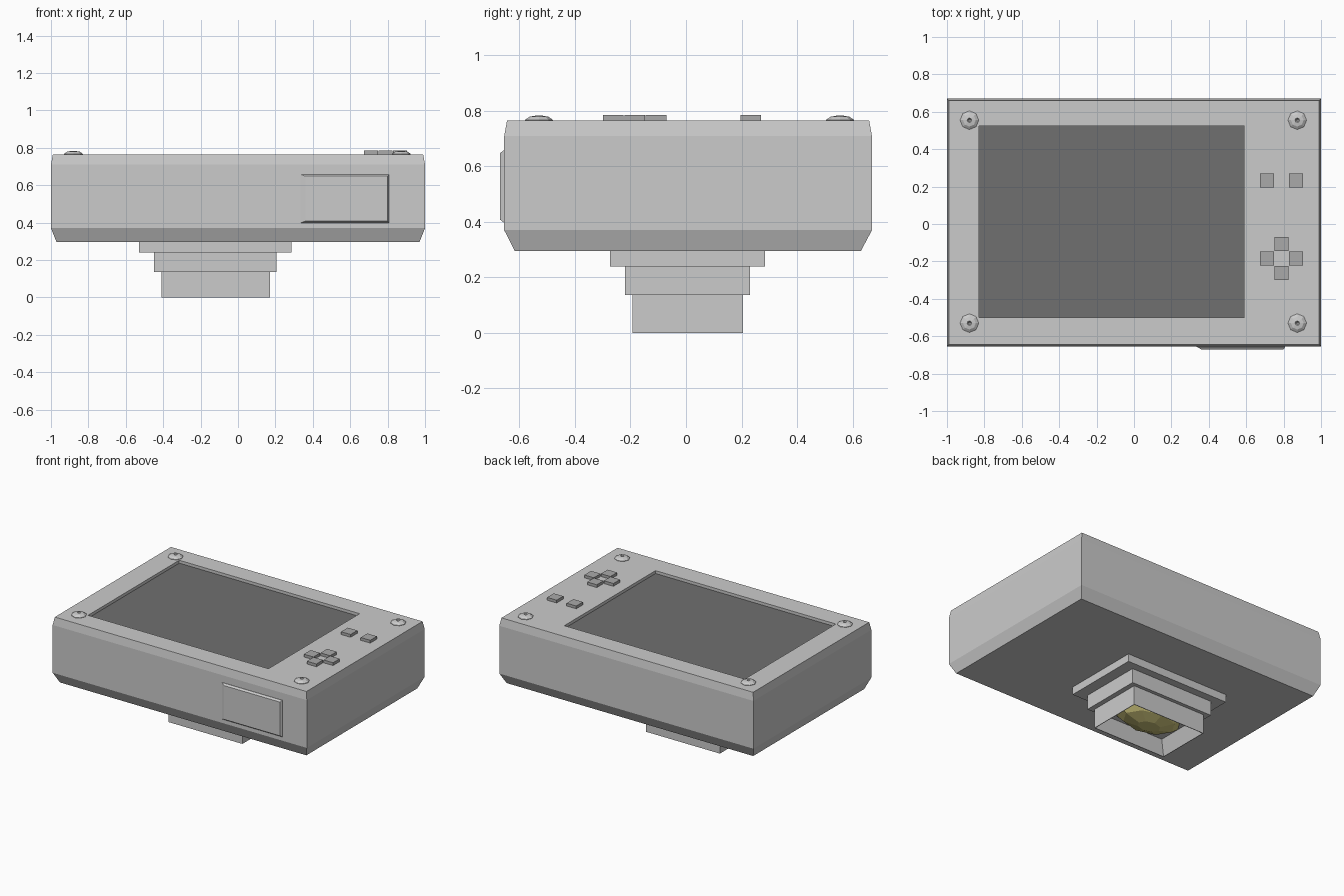
import bpy, bmesh, math

if "Cube" in bpy.data.objects:
    bpy.data.objects.remove(bpy.data.objects["Cube"])


def material(name, color):
    m = bpy.data.materials.new(name)
    m.diffuse_color = color
    m.use_nodes = True
    m.node_tree.nodes["Principled BSDF"].inputs["Base Color"].default_value = m.diffuse_color
    return m


dark = material("dark_glass", (0.16, 0.16, 0.16, 1))
button_grey = material("button_grey", (0.4, 0.4, 0.4, 1))
amber = material("amber_glass", (0.62, 0.56, 0.2, 1))


def loft(name, rings, mat=None):
    """Closed solid through successive rings with equal point counts."""
    bm = bmesh.new()
    loops = [[bm.verts.new(p) for p in r] for r in rings]
    n = len(loops[0])
    for a, b in zip(loops, loops[1:]):
        for i in range(n):
            j = (i + 1) % n
            bm.faces.new((a[i], a[j], b[j], b[i]))
    bm.faces.new(loops[0][::-1])
    bm.faces.new(loops[-1])
    bmesh.ops.recalc_face_normals(bm, faces=bm.faces[:])
    me = bpy.data.meshes.new(name)
    bm.to_mesh(me)
    bm.free()
    ob = bpy.data.objects.new(name, me)
    bpy.context.collection.objects.link(ob)
    if mat:
        me.materials.append(mat)
    return ob


def rect(x0, x1, y0, y1, z):
    return [(x0, y0, z), (x1, y0, z), (x1, y1, z), (x0, y1, z)]


def oval(cx, cy, rx, ry, z, n=8):
    return [(cx + rx * math.cos(2 * math.pi * i / n),
             cy + ry * math.sin(2 * math.pi * i / n), z) for i in range(n)]


def box(name, x0, x1, y0, y1, z0, z1, mat=None):
    return loft(name, [rect(x0, x1, y0, y1, z0), rect(x0, x1, y0, y1, z1)], mat)


# Camera body with chamfered edges and a recessed screen well
SX0, SX1, SY0, SY1 = -0.83, 0.59, -0.50, 0.525
loft("camera_body", [
    rect(-0.97, 0.97, -0.617, 0.63, 0.295),
    rect(-1, 1, -0.655, 0.67, 0.37),
    rect(-1, 1, -0.655, 0.67, 0.71),
    rect(-0.99, 0.99, -0.645, 0.66, 0.765),
    rect(SX0, SX1, SY0, SY1, 0.765),
    rect(SX0, SX1, SY0, SY1, 0.740),
])
box("screen", SX0 + 0.001, SX1 - 0.001, SY0 + 0.001, SY1 - 0.001, 0.735, 0.745, dark)

# Buttons and direction pad
B = 0.0375
for i, (x, y) in enumerate([(0.712, 0.233), (0.866, 0.233)]):
    box(f"menu_button_{i + 1}", x - B, x + B, y - B, y + B, 0.755, 0.785, button_grey)
for i in range(4):
    a = i * math.pi / 2
    x, y = 0.789 + 0.077 * math.cos(a), -0.185 + 0.077 * math.sin(a)
    box(f"direction_button_{i + 1}", x - B, x + B, y - B, y + B, 0.755, 0.785, button_grey)

# Domed corner screws with a small centre pit
for x in (-0.88, 0.873):
    for y in (-0.53, 0.555):
        side = ("left" if x < 0 else "right") + ("_front" if y < 0 else "_back")
        loft("screw_" + side, [oval(x, y, r, r, z) for r, z in (
            (0.05, 0.755), (0.05, 0.768), (0.034, 0.779),
            (0.012, 0.783), (0.004, 0.772))])

# Raised cover on the front, with a longer slope on its left edge
loft("port_cover", [[(x0, y, z0), (x1, y, z0), (x1, y, z1), (x0, y, z1)]
                    for x0, x1, z0, z1, y in (
                        (0.335, 0.808, 0.398, 0.658, -0.645),
                        (0.335, 0.808, 0.398, 0.658, -0.657),
                        (0.36, 0.80, 0.408, 0.648, -0.670))])

# Stepped rectangular lens barrel, last step hollow
box("barrel_base", -0.53, 0.285, -0.273, 0.285, 0.24, 0.30)
box("barrel_middle", -0.45, 0.205, -0.22, 0.23, 0.137, 0.24)
X0, X1, Y0, Y1 = -0.41, 0.17, -0.193, 0.205
loft("barrel_hood", [
    rect(X0, X1, Y0, Y1, 0.137),
    rect(X0, X1, Y0, Y1, 0),
    rect(X0 + 0.004, X1 - 0.004, Y0 + 0.004, Y1 - 0.004, 0),
    rect(X0 + 0.045, X1 - 0.045, Y0 + 0.035, Y1 - 0.035, 0.10),
])

# Faceted glass lens bulging down inside the hood
loft("lens", [oval(-0.12, 0.006, 0.24 * s, 0.163 * s, z) for s, z in (
    (1, 0.11), (1, 0.095), (0.8, 0.06), (0.35, 0.03))], amber)
